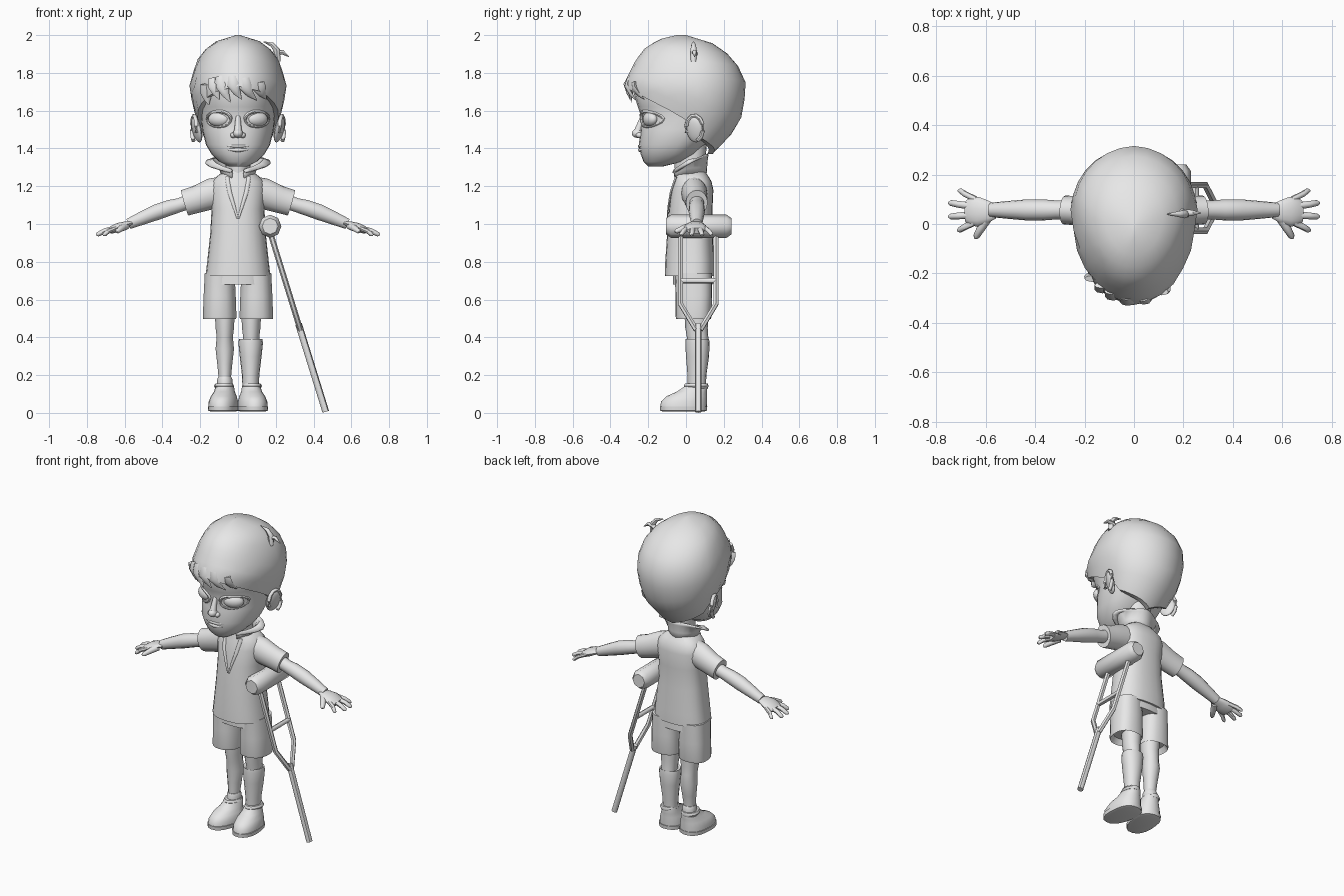
import bpy, bmesh
from math import sin, cos, pi, radians, sqrt
from mathutils import Vector, Matrix

cube = bpy.data.objects.get("Cube")
if cube:
    bpy.data.objects.remove(cube, do_unlink=True)

grey = bpy.data.materials.new("plain_grey")
grey.use_nodes = True
grey.diffuse_color = (0.8, 0.8, 0.8, 1)
grey.node_tree.nodes["Principled BSDF"].inputs["Base Color"].default_value = (0.8, 0.8, 0.8, 1)
made = []


def finish(name, bm):
    bmesh.ops.recalc_face_normals(bm, faces=bm.faces)
    mesh = bpy.data.meshes.new(name)
    bm.to_mesh(mesh)
    bm.free()
    mesh.materials.append(grey)
    ob = bpy.data.objects.new(name, mesh)
    bpy.context.collection.objects.link(ob)
    made.append(ob)
    return ob


def skin(name, rings, start=True, end=True, loop=True, spin=None):
    """Bridge a list of point rings into one surface."""
    bm = bmesh.new()
    rows = [[bm.verts.new(p) for p in ring] for ring in rings]
    n = len(rows[0])
    for a, b in zip(rows, rows[1:]):
        for i in range(n if loop else n - 1):
            k = (i + 1) % n
            bm.faces.new((a[i], a[k], b[k], b[i]))
    if start:
        bm.faces.new(rows[0])
    if end:
        bm.faces.new(rows[-1])
    if spin:
        bmesh.ops.transform(bm, matrix=spin, verts=bm.verts)
    return finish(name, bm)


def power(v, e):
    return (abs(v) ** e) * (1 if v >= 0 else -1)


def around(front, back, half, a, e=1.0):
    """Point on an egg outline; angle 0 is the front."""
    c = front * 0.4 + back * 0.6
    r = (c - front) if cos(a) > 0 else (back - c)
    return half * power(sin(a), e), c - r * power(cos(a), e)


def stack(name, rows, n=20, e=1.0, cx=0, **kw):
    """Horizontal rings from rows of (z, front y, back y, half width)."""
    rings = []
    for z, f, b, h in rows:
        pts = [around(f, b, h, 2 * pi * i / n, e) for i in range(n)]
        rings.append([Vector((x + cx, y, z)) for x, y in pts])
    return skin(name, rings, **kw)


def tube(name, pts, radii, n=10, flat=1.0):
    """Tapered tube along a path; flat scales its second axis."""
    pts = [Vector(p) for p in pts]
    if not isinstance(radii, (list, tuple)):
        radii = [radii] * len(pts)
    whole = (pts[-1] - pts[0]).normalized()
    up = Vector((0, 1, 0)) if abs(whole.z) > 0.6 else Vector((0, 0, 1))
    rings = []
    for i, p in enumerate(pts):
        t = (pts[min(i + 1, len(pts) - 1)] - pts[max(i - 1, 0)]).normalized()
        side = t.cross(up).normalized()
        other = side.cross(t)
        rings.append([p + radii[i] * (side * cos(2 * pi * k / n) + other * flat * sin(2 * pi * k / n))
                      for k in range(n)])
    return skin(name, rings)


def ball(name, loc, size, turn=(0, 0, 0)):
    bm = bmesh.new()
    bmesh.ops.create_uvsphere(bm, u_segments=18, v_segments=12, radius=1)
    m = Matrix.Translation(loc)
    for ang, axis in zip(turn, "XYZ"):
        m = m @ Matrix.Rotation(radians(ang), 4, axis)
    bmesh.ops.transform(bm, matrix=m @ Matrix.Diagonal((*size, 1)), verts=bm.verts)
    return finish(name, bm)


def lookup(table, v):
    for a, b in zip(table, table[1:]):
        if v <= b[0]:
            t = max(0, (v - a[0]) / (b[0] - a[0]))
            return [p + (q - p) * t for p, q in zip(a[1:], b[1:])]
    return list(table[-1][1:])


def front_y(table, x, z):
    f, b, h = lookup(table, z)
    c = f * 0.4 + b * 0.6
    return c - (c - f) * sqrt(max(0, 1 - (x / h) ** 2))


# Head
FACE = [(1.305, -.20, -.12, .05), (1.33, -.225, -.02, .10), (1.37, -.24, .05, .14),
        (1.42, -.25, .10, .17), (1.5, -.24, .18, .19), (1.56, -.235, .22, .195),
        (1.62, -.255, .25, .205), (1.72, -.285, .28, .22), (1.82, -.25, .23, .19), (1.88, -.18, .17, .13)]
stack("head", FACE, 28, 0.92)
stack("neck", [(1.2, -.05, .1, .065), (1.3, -.06, .1, .065), (1.42, -.06, .11, .075)])

# Hair cap with a rim that is high at the forehead and low at the nape
HAIR = [(1.37, -.2, .14, .13), (1.45, -.25, .22, .18), (1.53, -.27, .285, .21), (1.62, -.3, .305, .24),
        (1.74, -.33, .32, .258), (1.87, -.265, .26, .215), (1.94, -.21, .17, .16),
        (1.985, -.12, .09, .085), (2.0, -.05, .0, .01)]
RIM = [(0, 1.73), (30, 1.70), (60, 1.62), (85, 1.53), (100, 1.46), (130, 1.42), (180, 1.37)]
N = 28
rings = []
for u in (-1, 0, .12, .25, .4, .55, .7, .82, .92, 1):
    ring = []
    for i in range(N):
        a = 2 * pi * i / N
        low = lookup(RIM, min(360 * i / N, 360 - 360 * i / N))[0]
        z = low + (2 - low) * max(u, 0) ** 0.85
        x, y = around(*lookup(HAIR, z), a)
        k = 0.8 if u < 0 else 1
        ring.append(Vector((x * k, y * k, z)))
    rings.append(ring)
skin("hair", rings, start=False)

# Fringe and cowlick
for x0, z0, x1, z1 in ((-.17, 1.74, -.155, 1.63), (-.13, 1.77, -.10, 1.66), (-.09, 1.78, -.04, 1.645),
                       (-.03, 1.78, .02, 1.66), (.03, 1.77, .10, 1.655), (.11, 1.75, .15, 1.66)):
    path = []
    for t in (0, .35, .7, 1):
        x, z = x0 + (x1 - x0) * t * t, z0 + (z1 - z0) * t
        path.append((x, front_y(HAIR, x, z) + .012, z))
    tube("fringe_lock", path, (.03, .034, .02, .002), 8, .45)
tube("cowlick_upper", [(.21, .04, 1.86), (.205, .04, 1.92), (.18, .04, 1.95), (.135, .04, 1.965)],
     (.016, .017, .012, .002), 8)
tube("cowlick_lower", [(.17, .045, 1.87), (.2, .045, 1.905), (.235, .045, 1.91), (.27, .045, 1.885)],
     (.014, .016, .012, .002), 8)

# Face features
ball("nose_tip", (0, -.257, 1.48), (.026, .03, .024))
tube("nose_bridge", [(0, -.225, 1.58), (0, -.243, 1.53), (0, -.257, 1.485)], (.012, .016, .022))
for name, z, r, w in (("upper_lip", 1.412, .009, .1), ("lower_lip", 1.392, .012, .07)):
    xs = [w * k / 5 for k in range(-5, 6)]
    tube(name, [(x, front_y(FACE, x, z) + .002, z + 1.2 * x * x) for x in xs],
         [r * (1 - .75 * abs(x) / w) for x in xs], 8)
for s in (1, -1):
    ball("nostril_wing", (s * .025, -.245, 1.47), (.016, .02, .015))
    ball("eyeball", (s * .1, front_y(FACE, .1, 1.555) + .008, 1.555), (.062, .034, .04), (0, 0, s * 25))
    for name, sign, r in (("upper_lid", 1, .009), ("lower_lid", -1, .006)):
        arc = []
        for k in range(9):
            a = pi * k / 8
            x, z = .1 + .063 * cos(a), 1.555 + sign * .042 * sin(a)
            arc.append((s * x, front_y(FACE, x, z) - .004, z))
        tube(name, arc, r, 8)
    # Ears
    ball("ear", (s * .218, .045, 1.5), (.018, .048, .07), (8, s * 12, s * -25))
    rim = [(s * (.232 + .012 * cos(a)), .045 + .045 * cos(a), 1.505 + .068 * sin(a))
           for a in [radians(d) for d in range(-70, 201, 30)]]
    tube("ear_rim", rim, .011, 8)

# Shirt body and the open neckline
SHIRT = [(.725, -.112, .15, .172), (.8, -.11, .15, .163), (.95, -.1, .14, .147), (1.08, -.09, .14, .14),
         (1.18, -.078, .145, .15), (1.225, -.066, .135, .14), (1.25, -.06, .12, .115), (1.28, -.055, .1, .075)]
stack("shirt", SHIRT, 24, 0.85)
for s in (1, -1):
    edge = [(s * x, front_y(SHIRT, x, z) - .006, z) for x, z in ((.058, 1.25), (.045, 1.17), (.02, 1.09), (.003, 1.03))]
    tube("neckline_edge", edge, (.012, .011, .008, .004), 8, .6)

# Standing collar with flared wings at the sides
M = 20
rings = [[], [], [], []]
for i in range(M + 1):
    a = radians(22 + 316 * i / M)
    wing = abs(sin(a)) ** 3
    back = max(0, -cos(a))
    front = max(0, cos(a))
    for ring, (rx, ry, z) in zip(rings, (
            (.078, .082, 1.245), (.082 + .015 * wing, .086, 1.30 - .03 * front),
            (.085 + .05 * wing, .09, 1.34 - .06 * front + .01 * back),
            (.088 + .085 * wing, .094, 1.325 - .06 * front + .045 * back))):
        ring.append(Vector((rx * sin(a), .02 - ry * cos(a), z)))
collar = skin("collar", rings, False, False, False)
mod = collar.modifiers.new("thickness", "SOLIDIFY")
mod.thickness = .012
mod.offset = 0

# Sleeves, arms and hands
for s in (1, -1):
    tube("sleeve", [(s * x, y, z) for x, y, z in ((.07, .04, 1.17), (.14, .045, 1.16), (.22, .053, 1.13), (.282, .057, 1.112))],
         (.07, .068, .06, .058), 16, 1.2)
    tube("arm", [(s * x, .057, z) for x, z in ((.24, 1.125), (.31, 1.1), (.36, 1.087), (.43, 1.063), (.51, 1.03), (.58, 1.0))],
         (.04, .038, .042, .043, .036, .029), 14)
    tube("palm", [(s * x, .05, z) for x, z in ((.56, 1.005), (.59, .998), (.63, .985), (.66, .972), (.68, .964))],
         (.028, .045, .06, .058, .045), 14, .38)
    for base, tip, reach, r in ((.1, .135, .712, .012), (.07, .085, .75, .014), (.038, .03, .75, .014), (.008, -.025, .715, .013)):
        tube("finger", [(s * .64, base, .98), (s * (reach * .6 + .64 * .4), base * .4 + tip * .6, .963),
                        (s * (reach - .008), tip, .945), (s * reach, tip, .941)], (r, r, r * .85, r * .4), 8)
    tube("thumb", [(s * .59, .03, .99), (s * .615, -.01, .978), (s * .638, -.05, .962), (s * .643, -.058, .958)],
         (.02, .018, .013, .006), 8)

# Shorts, legs and shoes
stack("shorts_waist", [(.68, -.07, .14, .165), (.8, -.07, .135, .15)], 20, .85)
for s in (1, -1):
    stack("shorts_leg", [(.53, -.03, .11, .07), (.497, -.052, .132, .088), (.51, -.055, .135, .09),
                         (.62, -.055, .138, .086), (.74, -.06, .138, .08)], 18, .85, s * .097)
    stack("leg", [(.1, .02, .095, .032), (.18, .022, .095, .033), (.26, .018, .108, .041), (.34, .012, .122, .05),
                  (.4, .005, .118, .044), (.45, -.004, .115, .05), (.55, -.01, .12, .055)], 14, 1, s * .07)
    turn = Matrix.Translation((s * .078, 0, 0)) @ Matrix.Rotation(radians(s * 8), 4, "Z")
    stack("shoe_sole", [(.008, -.125, .1, .065), (.012, -.138, .112, .078), (.035, -.14, .114, .08)], 20, .85, spin=turn)
    stack("shoe", [(.03, -.137, .111, .077), (.06, -.134, .112, .076), (.088, -.105, .112, .067),
                   (.112, -.05, .112, .055), (.14, -.008, .115, .048), (.15, -.004, .113, .044)], 20, .92, spin=turn)
    stack("shoe_collar", [(.13, -.006, .115, .046), (.142, -.012, .12, .053), (.155, -.006, .115, .046)], 16, 1, s * .074)
    if s > 0:
        stack("long_sock", [(.12, .01, .105, .043), (.2, .008, .108, .046), (.3, .0, .122, .058),
                            (.37, -.004, .125, .065), (.392, -.002, .122, .062), (.385, .01, .11, .045)], 16, 1, s * .067)
    else:
        stack("short_sock", [(.14, .01, .105, .04), (.175, .012, .105, .042), (.19, .018, .098, .036)], 14, 1, s * .07)


# Crutch, leaning outwards to the ground
def lean(y, z):
    return (.172 + (.95 - z) * .31, y, z)


tube("crutch_pad", [(.17, y, .988) for y in (-.105, -.08, .215, .24)], (.042, .06, .06, .042), 8, 1.02)
for y in (-.028, .158):
    mid = .065
    tube("crutch_strut", [lean(y, .96), lean(y, .575), lean(mid + (y - mid) * .12, .44)], .015, 6)
tube("crutch_grip", [lean(-.028, .7), lean(.158, .7)], .014, 8)
tube("crutch_pole", [lean(.065, .47), lean(.065, .006)], .018, 8)

# Smooth shading with sharp edges kept
bpy.ops.object.select_all(action="DESELECT")
for ob in made:
    ob.select_set(True)
bpy.context.view_layer.objects.active = made[0]
bpy.ops.object.shade_smooth_by_angle(angle=radians(45))
